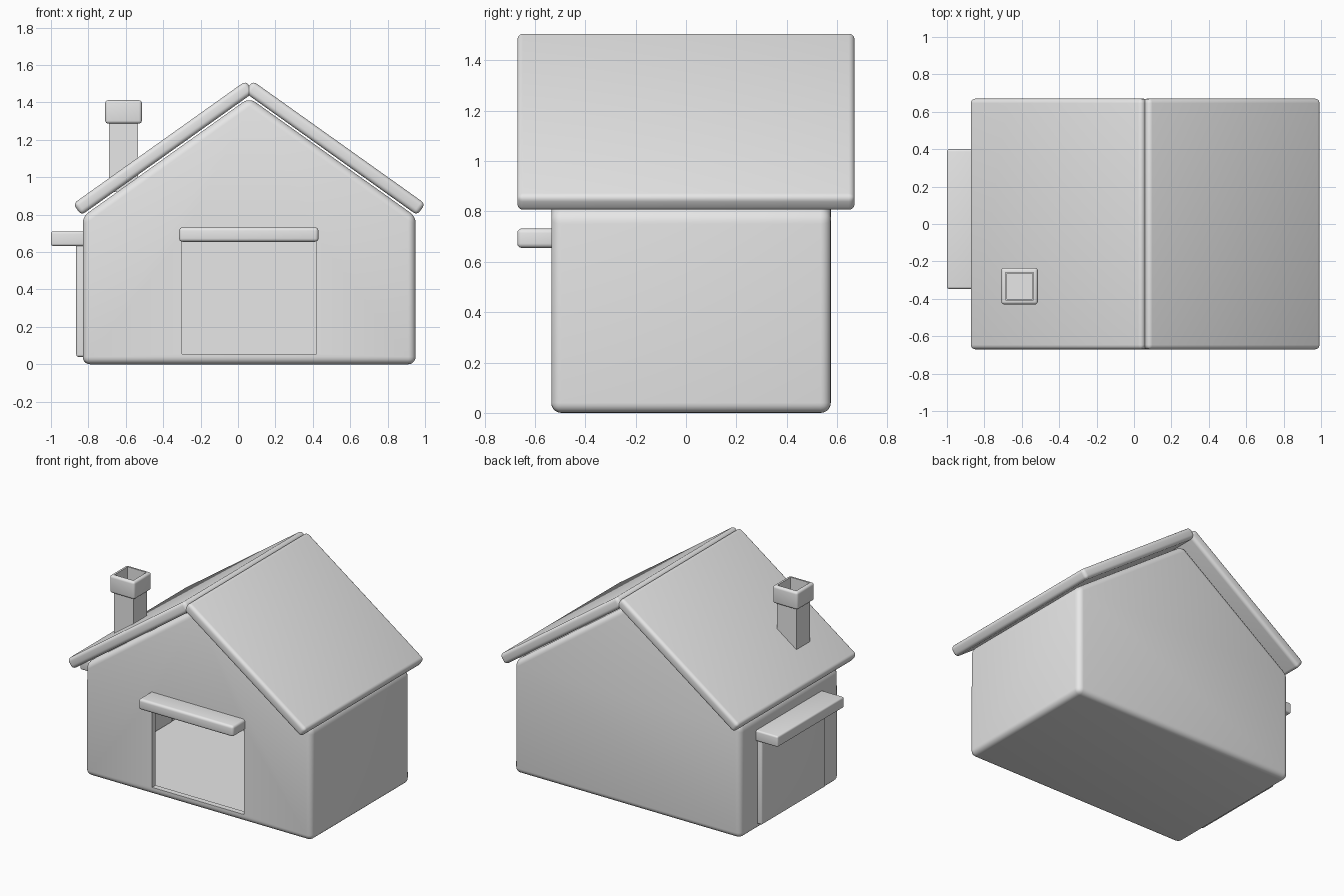
import bpy, bmesh, math
from mathutils import Vector

cube = bpy.data.objects.get("Cube")
if cube:
    bpy.data.objects.remove(cube, do_unlink=True)

# Single clay grey material
grey = bpy.data.materials.new("clay grey")
grey.use_nodes = True
colour = (0.8, 0.8, 0.8, 1)
grey.diffuse_color = colour
grey.node_tree.nodes["Principled BSDF"].inputs["Base Color"].default_value = colour


def prism(name, profile, y0, y1, bevel=0.0, segments=4):
    """Extrude an x-z profile along y, with rounded edges."""
    bm = bmesh.new()
    face = bm.faces.new([bm.verts.new((x, y0, z)) for x, z in profile])
    new = bmesh.ops.extrude_face_region(bm, geom=[face])["geom"]
    bmesh.ops.translate(bm, vec=(0, y1 - y0, 0),
                        verts=[v for v in new if isinstance(v, bmesh.types.BMVert)])
    bmesh.ops.recalc_face_normals(bm, faces=bm.faces)
    if bevel:
        bmesh.ops.bevel(bm, geom=bm.edges[:], offset=bevel, segments=segments,
                        profile=0.5, affect='EDGES', clamp_overlap=True)
    mesh = bpy.data.meshes.new(name)
    bm.to_mesh(mesh)
    bm.free()
    mesh.materials.append(grey)
    obj = bpy.data.objects.new(name, mesh)
    bpy.context.collection.objects.link(obj)
    return obj


def box(name, x, y, z, bevel=0.0):
    corners = [(x[0], z[0]), (x[1], z[0]), (x[1], z[1]), (x[0], z[1])]
    return prism(name, corners, y[0], y[1], bevel)


def select(obj):
    bpy.ops.object.select_all(action='DESELECT')
    obj.select_set(True)
    bpy.context.view_layer.objects.active = obj


def cut(obj, cutter):
    """Subtract the cutter and discard it."""
    cutter.hide_render = True
    mod = obj.modifiers.new("cut", 'BOOLEAN')
    mod.operation = 'DIFFERENCE'
    mod.solver = 'EXACT'
    mod.object = cutter
    select(obj)
    bpy.ops.object.modifier_apply(modifier=mod.name)
    bpy.data.objects.remove(cutter, do_unlink=True)


def gable(inset):
    """House outline, shrunk evenly by the inset."""
    drop = inset * 0.52
    left, right, ridge = -0.83 + inset, 0.95 - inset, 0.06
    eave, peak = 0.79 - drop, 1.425 - inset * 1.22
    return [(left, inset), (right, inset), (right, eave), (ridge, peak), (left, eave)]


parts = []

# Hollow house body with a front doorway
front, back, wall = -0.535, 0.575, 0.04
house = prism("house_body", gable(0), front, back, 0.04, 5)
cut(house, prism("room_cutter", gable(wall), front + wall, back - wall))
cut(house, box("doorway_cutter", (-0.30, 0.42), (front - 0.1, front + 0.1), (0.055, 0.68)))
parts.append(house)

# Two mirrored roof slabs that cross at the ridge
eave, ridge = Vector((-0.838, 0.797)), Vector((0.085, 1.454))
slope = (ridge - eave).normalized()
rise = Vector((-slope.y, slope.x)) * 0.075
slab = [eave, ridge, ridge + rise, eave + rise]
parts.append(prism("roof_left_slope", [tuple(p) for p in slab], -0.67, 0.67, 0.024))
parts.append(prism("roof_right_slope", [(0.12 - p.x, p.y) for p in slab], -0.67, 0.67, 0.024))

# Awnings over the front and side doors
parts.append(box("front_awning", (-0.315, 0.43), (-0.67, -0.50), (0.655, 0.732), 0.018))
parts.append(box("side_awning", (-1.0, -0.80), (-0.347, 0.40), (0.633, 0.71), 0.012))

# Side door
parts.append(box("side_door", (-0.865, -0.78), (-0.335, 0.385), (0.04, 0.66), 0.012))

# Chimney: hollow shaft with a rounded collar
cx, cy = -0.612, -0.332


def square(name, half, z, bevel=0.0):
    return box(name, (cx - half, cx + half), (cy - half, cy + half), z, bevel)


shaft = square("chimney_shaft", 0.077, (0.92, 1.31))
cut(shaft, square("flue_cutter", 0.068, (1.2, 1.5)))
collar = square("chimney_collar", 0.098, (1.287, 1.412), 0.016)
cut(collar, square("collar_cutter", 0.074, (1.2, 1.5)))
parts += [shaft, collar]

# Smooth rounded edges while keeping cuts crisp
for part in parts:
    select(part)
    bpy.ops.object.shade_smooth_by_angle(angle=math.radians(35))
